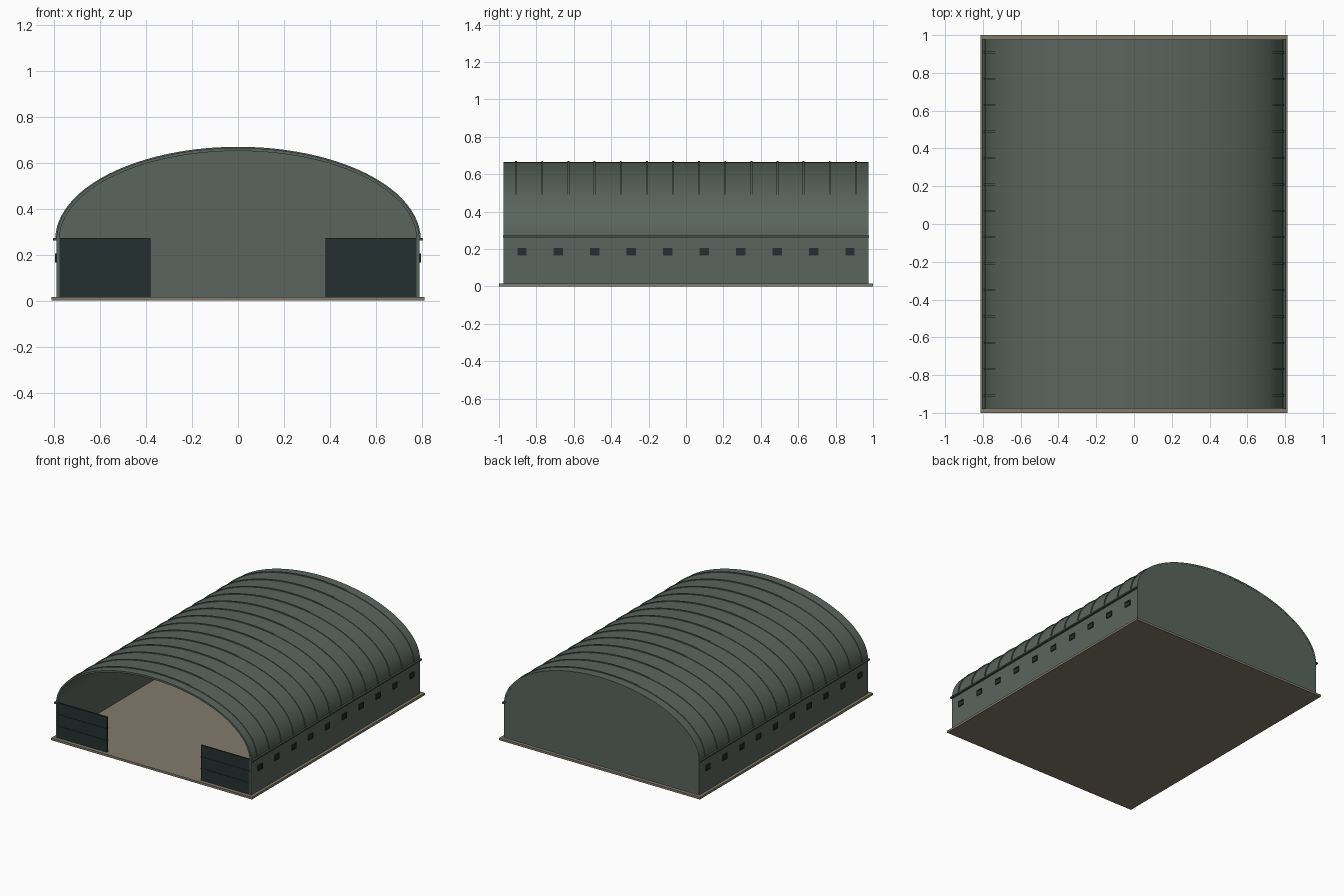
import bpy, bmesh, math

cube = bpy.data.objects.get("Cube")
if cube:
    bpy.data.objects.remove(cube, do_unlink=True)


def material(name, rgb):
    m = bpy.data.materials.new(name)
    m.use_nodes = True
    m.diffuse_color = (*rgb, 1)
    m.node_tree.nodes["Principled BSDF"].inputs["Base Color"].default_value = (*rgb, 1)
    return m


GREEN = material("grey green metal", (0.102, 0.130, 0.112))
TRIM = material("dark trim", (0.060, 0.078, 0.070))
DARK = material("dark door steel", (0.0176, 0.0296, 0.0296))
CONCRETE = material("tan concrete", (0.223, 0.195, 0.150))

SLAB = 0.016    # top of the floor
EAVE = 0.267    # where the arch starts
END = 0.976     # half length of the building
HALF = 0.790    # half width of the building
RISE = 0.398    # height of the arch
SKIN = 0.013    # thickness of the shell
STEPS = 48


def finish(name, bm, mat):
    bmesh.ops.recalc_face_normals(bm, faces=bm.faces)
    mesh = bpy.data.meshes.new(name)
    bm.to_mesh(mesh)
    bm.free()
    mesh.materials.append(mat)
    ob = bpy.data.objects.new(name, mesh)
    bpy.context.collection.objects.link(ob)
    return ob


def add_box(bm, x, y, z):
    """Box from (low, high) pairs."""
    verts = bmesh.ops.create_cube(bm, size=1)["verts"]
    for v in verts:
        v.co = [sum(r) / 2 + c * (r[1] - r[0]) for r, c in zip((x, y, z), v.co)]


def mirrored(s, lo, hi):
    return tuple(sorted((s * lo, s * hi)))


def arc(grow):
    angles = [math.pi * i / STEPS for i in range(STEPS + 1)]
    return [((HALF + grow) * math.cos(a), EAVE + (RISE + grow) * math.sin(a)) for a in angles]


def add_arch(bm, inner, outer, y0, y1):
    """Curved band with a rectangular section."""
    rows = []
    for (xi, zi), (xo, zo) in zip(arc(inner), arc(outer)):
        section = ((xi, y0, zi), (xo, y0, zo), (xo, y1, zo), (xi, y1, zi))
        rows.append([bm.verts.new(p) for p in section])
    for a, b in zip(rows, rows[1:]):
        for k in range(4):
            n = (k + 1) % 4
            bm.faces.new((a[k], a[n], b[n], b[k]))
    bm.faces.new(rows[0])
    bm.faces.new(rows[-1])


def smooth(ob):
    bpy.ops.object.select_all(action="DESELECT")
    ob.select_set(True)
    bpy.context.view_layer.objects.active = ob
    bpy.ops.object.shade_smooth_by_angle(angle=math.radians(30))


# Floor slab
bm = bmesh.new()
add_box(bm, (-0.812, 0.812), (-1, 1), (0, SLAB))
finish("floor_slab", bm, CONCRETE)

# Vaulted roof
bm = bmesh.new()
add_arch(bm, -SKIN, 0, -END, END)
smooth(finish("roof", bm, GREEN))

# Roof ribs
bm = bmesh.new()
for i in range(14):
    y = -0.908 + i * 0.1397
    add_arch(bm, -0.003, 0.005, y - 0.005, y + 0.005)
smooth(finish("roof_ribs", bm, GREEN))

# Back wall, filling the arch
bm = bmesh.new()
edge = [(x, z) for x, z in arc(-SKIN / 2)]
edge += [(edge[-1][0], SLAB), (edge[0][0], SLAB)]
face = bm.faces.new([bm.verts.new((x, END - SKIN, z)) for x, z in edge])
new = bmesh.ops.extrude_face_region(bm, geom=[face], use_keep_orig=True)["geom"]
moved = [v for v in new if isinstance(v, bmesh.types.BMVert)]
bmesh.ops.translate(bm, vec=(0, SKIN - 0.001, 0), verts=moved)
finish("back_wall", bm, GREEN)

for side, s in (("left", 1), ("right", -1)):
    # Side wall
    bm = bmesh.new()
    add_box(bm, mirrored(s, HALF - SKIN, HALF), (-END, END), (SLAB, EAVE))
    finish(side + "_wall", bm, GREEN)

    # Gutter along the eave
    bm = bmesh.new()
    add_box(bm, mirrored(s, HALF - 0.004, 0.805), (-0.979, 0.979), (0.262, 0.272))
    finish(side + "_gutter", bm, TRIM)

    # Windows: pane with a raised frame
    bm = bmesh.new()
    for i in range(10):
        y = -0.877 + i * 0.1949
        add_box(bm, mirrored(s, HALF - 0.005, 0.793), (y - 0.025, y + 0.025), (0.166, 0.206))
        frame = mirrored(s, HALF - 0.005, 0.797)
        for d in (-0.022, 0.022):
            add_box(bm, frame, (y + d - 0.003, y + d + 0.003), (0.166, 0.206))
        for z in (0.169, 0.203):
            add_box(bm, frame, (y - 0.025, y + 0.025), (z - 0.003, z + 0.003))
    finish(side + "_windows", bm, DARK)

    # Open sliding door with horizontal battens
    bm = bmesh.new()
    span = mirrored(s, 0.380, HALF - SKIN)
    add_box(bm, span, (-0.973, -0.960), (SLAB, 0.272))
    for z in (0.101, 0.187):
        add_box(bm, span, (-0.976, -0.957), (z - 0.003, z + 0.003))
    finish(side + "_door", bm, DARK)
